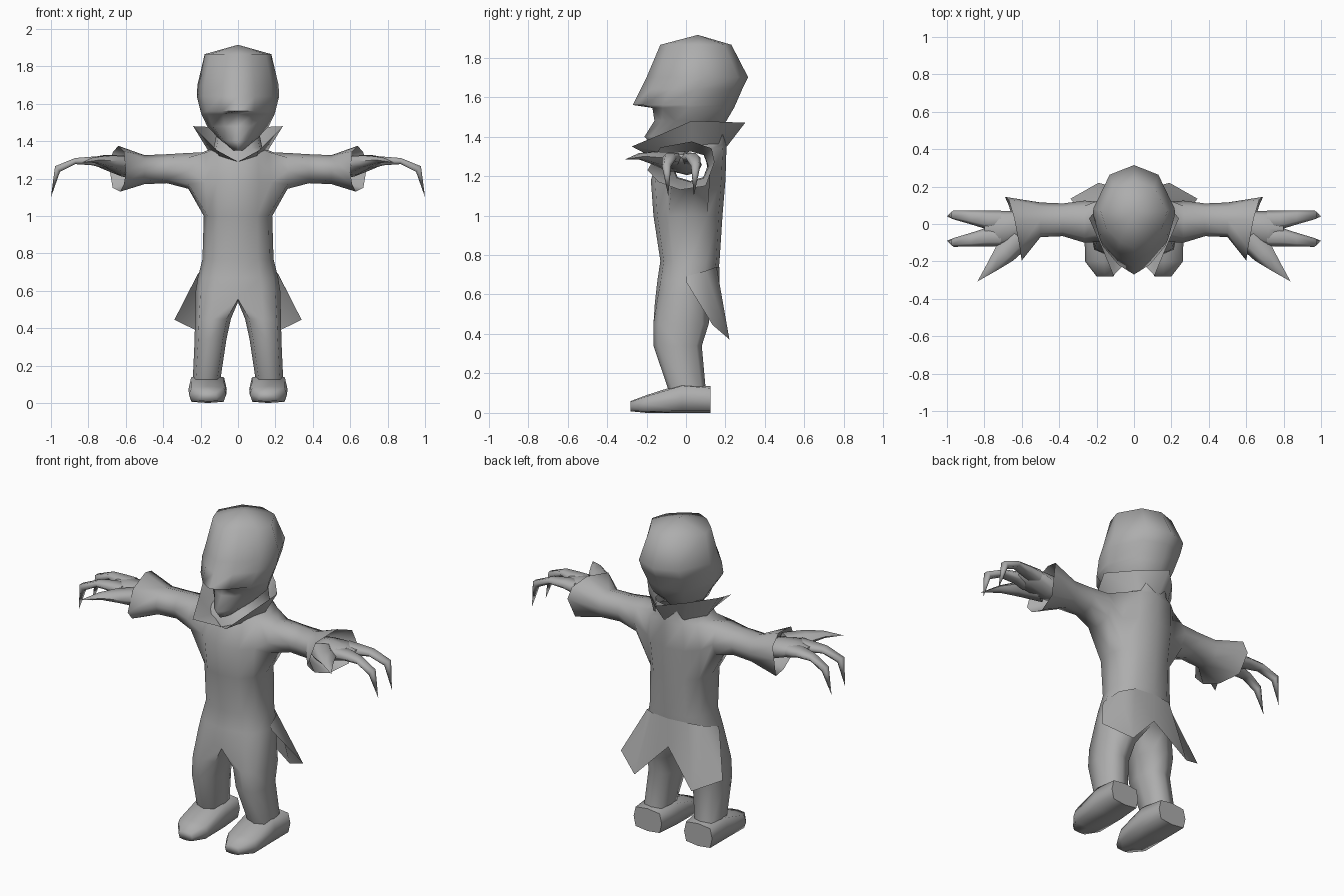
import bpy, bmesh, math
from mathutils import Vector

if "Cube" in bpy.data.objects:
    bpy.data.objects.remove(bpy.data.objects["Cube"])

cloth = bpy.data.materials.new("plain_grey")
cloth.diffuse_color = (0.42, 0.42, 0.42, 1)
cloth.use_nodes = True
cloth.node_tree.nodes["Principled BSDF"].inputs["Base Color"].default_value = cloth.diffuse_color


def ring(c, a, b, n=8, p=2.0):
    """Closed superellipse section around c, spanned by vectors a and b."""
    c, a, b = Vector(c), Vector(a), Vector(b)
    out = []
    for i in range(n):
        t = 2 * math.pi * i / n
        u, v = math.cos(t), math.sin(t)
        u = math.copysign(abs(u) ** (2 / p), u)
        v = math.copysign(abs(v) ** (2 / p), v)
        out.append(c + a * u + b * v)
    return out


def flat(z, x0, x1, y0, y1, n=10, p=2.4):
    """Horizontal section from its extents."""
    return ring(((x0 + x1) / 2, (y0 + y1) / 2, z), ((x1 - x0) / 2, 0, 0), (0, (y1 - y0) / 2, 0), n, p)


def across(x, y0, y1, z0, z1, n=8, p=2.4, lean=0):
    """Section across the arm; lean tilts its top outwards."""
    return ring((x, (y0 + y1) / 2, (z0 + z1) / 2), (0, (y1 - y0) / 2, 0), (lean, 0, (z1 - z0) / 2), n, p)


def flip(rings):
    return [[Vector((-p[0], p[1], p[2])) for p in r] for r in rings]


def skin(name, strips, closed=True, caps=True, mirror=False, angle=80, skip=()):
    """Skin strips of equal-length sections into one welded smooth object.
    skip holds (row, column) cells of the first strip to leave open."""
    bm = bmesh.new()
    for k, rings in enumerate(strips):
        rows = [[bm.verts.new(p) for p in r] for r in rings]
        n = len(rows[0])
        for j, (r, s) in enumerate(zip(rows, rows[1:])):
            for i in range(n if closed else n - 1):
                if k == 0 and (j, i) in skip:
                    continue
                m = (i + 1) % n
                bm.faces.new((r[i], r[m], s[m], s[i]))
        if closed and caps:
            bm.faces.new(rows[0])
            bm.faces.new(rows[-1])
    bmesh.ops.remove_doubles(bm, verts=bm.verts, dist=1e-4)
    bmesh.ops.recalc_face_normals(bm, faces=bm.faces)
    me = bpy.data.meshes.new(name)
    bm.to_mesh(me)
    bm.free()
    me.materials.append(cloth)
    ob = bpy.data.objects.new(name, me)
    bpy.context.collection.objects.link(ob)
    bpy.ops.object.select_all(action='DESELECT')
    ob.select_set(True)
    bpy.context.view_layer.objects.active = ob
    bpy.ops.object.shade_smooth_by_angle(angle=math.radians(angle))
    if mirror:
        ob.modifiers.new("mirror", 'MIRROR').use_clip = True


# Torso: height, half width, front, back
spec = [(0.60, 0.226, -0.158, 0.145), (0.67, 0.215, -0.145, 0.16), (0.77, 0.19, -0.13, 0.17),
        (1.0, 0.183, -0.165, 0.185), (1.18, 0.2, -0.178, 0.2), (1.34, 0.19, -0.12, 0.205),
        (1.365, 0.13, -0.10, 0.205), (1.44, 0.115, -0.06, 0.2)]
torso = [flat(z, -w, w, f, b, 12, 2.4) for z, w, f, b in spec]
hem = torso[0]
hem[3].z = hem[9].z = 0.555

# Legs grow from half of the hem plus a crotch point
leg = [[hem[0], hem[1], hem[2], hem[3], Vector((0, 0, 0.54)), hem[9], hem[10], hem[11]]]
leg += [flat(*s, n=8, p=2.7) for s in [(0.45, 0.038, 0.23, -0.165, 0.115), (0.34, 0.062, 0.232, -0.165, 0.08),
                                       (0.12, 0.095, 0.242, -0.09, 0.1)]]

# Sleeves grow from the open armhole and end in a flared, slanted cuff
low, mid, top = torso[3], torso[4], torso[5]
sleeve = [[mid[1], top[1], top[0], top[11], mid[11], low[11], low[0], low[1]]]
sleeve += [across(*s) for s in [(0.265, -0.1, 0.125, 1.145, 1.337), (0.38, -0.065, 0.11, 1.175, 1.33),
                                (0.5, -0.07, 0.115, 1.17, 1.325)]]
sleeve.append([Vector(p) for p in [
    (0.69, 0.145, 1.27), (0.67, 0.13, 1.34), (0.64, 0.03, 1.375), (0.61, -0.13, 1.345),
    (0.60, -0.195, 1.23), (0.61, -0.14, 1.17), (0.63, -0.03, 1.13), (0.67, 0.1, 1.15)]])
armholes = [(r, c) for r in (3, 4) for c in (11, 0, 5, 6)]
skin("coat_and_legs", [torso, leg, flip(leg), sleeve, flip(sleeve)], caps=False, skip=armholes)

# Head: egg-shaped section with a narrow front; mouth tucks the front points under the nose
half = [(0, 1), (0.6, 0.8), (1, 0.1), (0.83, -0.42), (0.42, -0.8), (0, -1)]
section = half + [(-x, y) for x, y in half[-2:0:-1]]
spec = [(1.915, 0.0, 0.06, 0.06), (1.865, 0.178, -0.13, 0.23), (1.70, 0.217, -0.2, 0.315),
        (1.64, 0.22, -0.23, 0.285), (1.56, 0.2, -0.27, 0.25), (1.545, 0.196, -0.265, 0.243),
        (1.48, 0.165, -0.16, 0.205), (1.40, 0.09, -0.21, 0.13), (1.35, 0.03, -0.17, 0.04)]
head = [[Vector((w * x, (f + b) / 2 + y * (b - f) / 2, z)) for x, y in section] for z, w, f, b in spec]
for i, y in ((4, -0.17), (5, -0.145), (6, -0.17)):
    head[5][i].y = y
skin("head", [head])

# Flared collar
skin("collar", [[
    [(0, 0.2, 1.34), (0.1, 0.16, 1.35), (0.16, 0.03, 1.35), (0.1, -0.1, 1.32), (0, -0.16, 1.29)],
    [(0, 0.3, 1.47), (0.13, 0.17, 1.475), (0.24, 0.03, 1.48), (0.17, -0.13, 1.41), (0.11, -0.275, 1.35)],
]], closed=False, mirror=True)

# Split coat tails
skin("coat_tail", [[
    [(0.215, 0, 0.69), (0.19, 0.1, 0.72), (0.12, 0.155, 0.74), (0, 0.17, 0.74)],
    [(0.224, 0, 0.665), (0.34, 0.135, 0.445), (0.19, 0.22, 0.372), (0, 0.17, 0.57)],
]], closed=False, mirror=True)

# Shoes: y, inner, outer, bottom, top
shoe = [(0.125, 0.075, 0.262, 0, 0.135), (-0.02, 0.06, 0.265, 0, 0.148),
        (-0.2, 0.063, 0.262, 0, 0.09), (-0.28, 0.11, 0.2, 0.008, 0.06)]
skin("shoe", [[ring(((a + b) / 2, y, (c + d) / 2), ((b - a) / 2, 0, 0), (0, 0, (d - c) / 2), 8, 4.5)
               for y, a, b, c, d in shoe]], mirror=True, angle=75)

# Palm
palm = [(0.55, -0.07, 0.08, 1.205, 1.31), (0.62, -0.09, 0.07, 1.21, 1.325),
        (0.72, -0.118, 0.07, 1.25, 1.325), (0.80, -0.07, 0.025, 1.285, 1.31)]
skin("palm", [[across(*s) for s in palm]], mirror=True)

# Two hooked fingers: edges at the root and at the knuckle, and the tip
for name, root, knuckle, tip in [("front_finger", (-0.119, -0.018), (-0.122, -0.075), -0.09),
                                 ("back_finger", (-0.03, 0.072), (0.025, 0.073), 0.04)]:
    middle = [(r + k) / 2 for r, k in zip(root, knuckle)]
    skin(name, [[across(0.71, *root, 1.25, 1.322, 6), across(0.78, *root, 1.268, 1.32, 6),
                 across(0.87, *middle, 1.275, 1.312, 6),
                 across(0.965, *knuckle, 1.235, 1.268, 6, lean=0.015),
                 across(1.0, tip, tip, 1.10, 1.10, 6)]], mirror=True)

# Thumb
skin("thumb", [[ring((0.61, -0.07, 1.27), (0.06, 0.04, 0), (0, 0, 0.055), 6),
                ring((0.69, -0.155, 1.292), (0.045, 0.04, 0), (0, 0, 0.036), 6),
                ring((0.76, -0.23, 1.30), (0.024, 0.02, 0), (0, 0, 0.018), 6),
                ring((0.837, -0.307, 1.285), (0, 0, 0), (0, 0, 0), 6)]], mirror=True)
